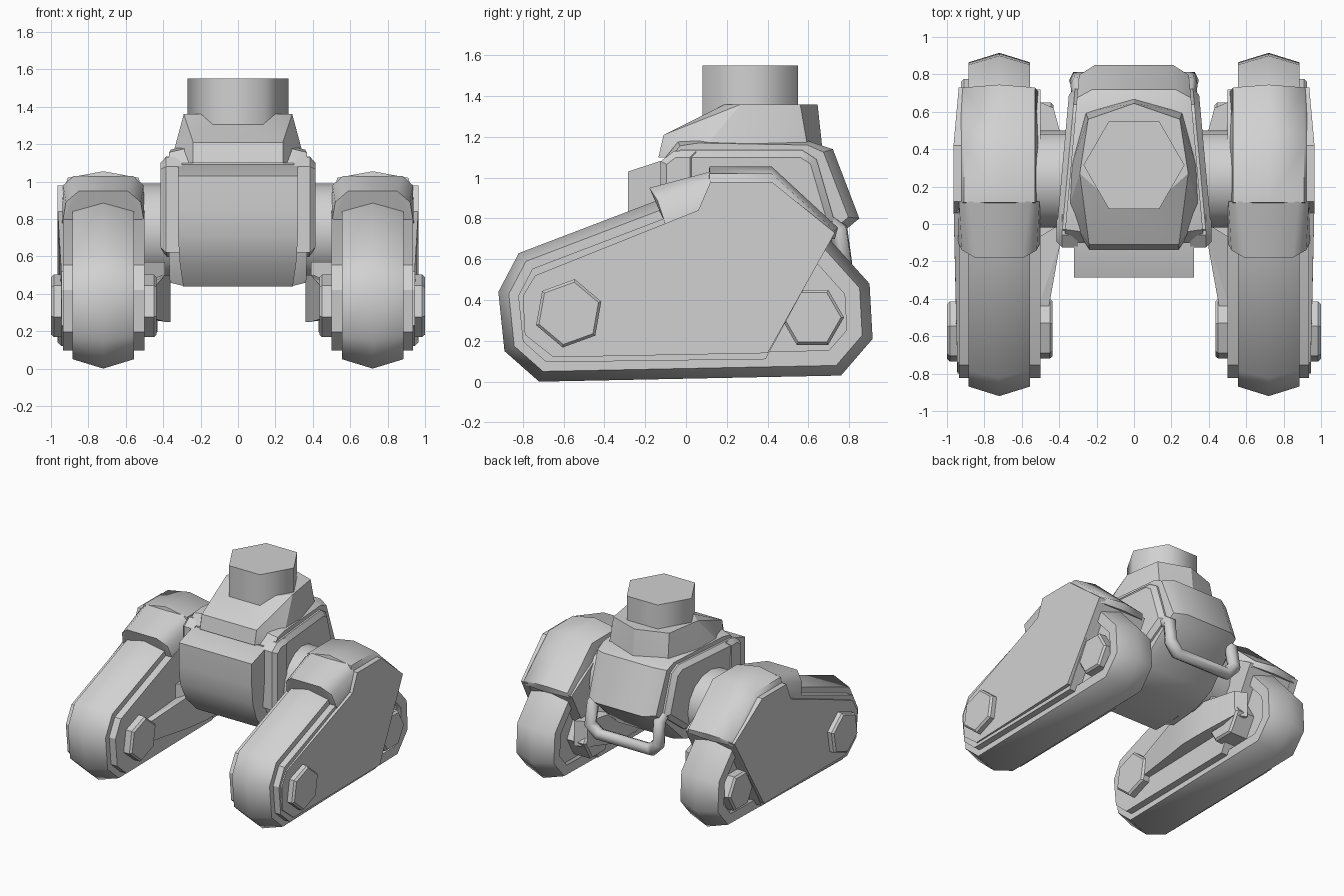
import bpy, bmesh, math
from mathutils import Vector

if "Cube" in bpy.data.objects:
    bpy.data.objects.remove(bpy.data.objects["Cube"], do_unlink=True)

grey = bpy.data.materials.new("plain_grey")
grey.use_nodes = True
grey.diffuse_color = (0.64, 0.64, 0.64, 1)
grey.node_tree.nodes["Principled BSDF"].inputs["Base Color"].default_value = grey.diffuse_color


def finish(name, bm, angle=30, mirror=False):
    bmesh.ops.recalc_face_normals(bm, faces=bm.faces)
    mesh = bpy.data.meshes.new(name)
    bm.to_mesh(mesh)
    bm.free()
    mesh.materials.append(grey)
    obj = bpy.data.objects.new(name, mesh)
    bpy.context.collection.objects.link(obj)
    bpy.ops.object.select_all(action="DESELECT")
    obj.select_set(True)
    bpy.context.view_layer.objects.active = obj
    bpy.ops.object.shade_smooth_by_angle(angle=math.radians(angle))
    if mirror:
        obj.modifiers.new("mirror", "MIRROR").use_mirror_merge = False


def loft(name, sections, angle=30, mirror=True):
    """Join matching side outlines; every section is (x or x rule, outline)."""
    bm = bmesh.new()
    rings = [[bm.verts.new((x(y, z) if callable(x) else x, y, z)) for y, z in outline]
             for x, outline in sections]
    n = len(rings[0])
    for a, b in zip(rings, rings[1:]):
        for i in range(n):
            j = (i + 1) % n
            bm.faces.new((a[i], a[j], b[j], b[i]))
    bm.faces.new(rings[0])
    bm.faces.new(rings[-1])
    finish(name, bm, angle, mirror)


def hull(name, points, angle=30, mirror=True, both=False):
    bm = bmesh.new()
    for x, y, z in points:
        bm.verts.new((x, y, z))
        if both and x:
            bm.verts.new((-x, y, z))
    bmesh.ops.convex_hull(bm, input=bm.verts)
    bmesh.ops.dissolve_limit(bm, angle_limit=0.02, verts=bm.verts, edges=bm.edges)
    finish(name, bm, angle, mirror)


def inset(outline, d):
    """Move every edge of a clockwise outline inward by d."""
    pts = [Vector(p) for p in outline]
    result = []
    for i, p in enumerate(pts):
        a = (p - pts[i - 1]).normalized()
        b = (pts[(i + 1) % len(pts)] - p).normalized()
        na, nb = Vector((a.y, -a.x)), Vector((b.y, -b.x))
        result.append(tuple(p + (na + nb) * d / (1 + na.dot(nb))))
    return result


def circle(y, z, r, turn=0, sides=6):
    return [(y + r * math.cos(math.radians(turn) + i * math.tau / sides),
             z + r * math.sin(math.radians(turn) + i * math.tau / sides)) for i in range(sides)]


# Tracks: ridged belt, recessed on both sides
track = [(-.92, .44), (-.82, .63), (.15, 1.0), (.45, .98), (.9, .48),
         (.915, .21), (.76, .03), (-.72, 0), (-.89, .15)]
edge, recess = inset(track, .05), inset(track, .125)
loft("track_belt", [(.59, recess), (.555, recess), (.555, edge), (.72, track),
                    (.885, edge), (.885, recess), (.85, recess)], 55)

# Track frame and outer side plate, cut back to show the rear wheel
shell = inset(track, .095)
frame = shell[:3] + [(.42, .90), (.72, .72), (.39, .11)] + shell[7:]
loft("track_frame", [(.50, frame), (.935, frame)])
plate = [(-.80, .42), (-.74, .52), (.06, .84), (.12, .98), (.42, .98),
         (.73, .73), (.40, .14), (-.65, .12), (-.79, .23)]
flare = lambda y, z: .945 + .02 * min(1, max(0, (y + .6) / .7)) - .09 * max(0, y - .42)
loft("side_plate", [(.88, plate), (flare, plate)])

# Rounded knee cover over the upper track
knee = [(.08, .76), (.115, 1.02), (.42, 1.02), (.73, .74), (.715, .70)]
knee_top = [(.08, .76), (.115, 1.055), (.42, 1.055), (.745, .755), (.73, .70)]
knee_side = [(.08, .72), (.11, .87), (.40, .87), (.70, .72), (.69, .68)]
bulge = lambda y, z: .958 - .07 * max(0, y - .42)
loft("knee_cover", [(.505, knee_side), (.53, knee), (.72, knee_top),
                    (.91, knee), (bulge, knee_side)], 60)

# Collar band in front of the knee
hull("knee_collar", [(x, y, z) for s in (-1, 1) for x, y, z in (
    (.72 + s * .13, -.18, .95), (.72 + s * .16, .12, 1.03),
    (.72 + s * .20, -.14, .89), (.72 + s * .215, .12, .98),
    (.72 + s * .22, -.10, .77), (.72 + s * .22, .10, .83))], 45)


# Wheel hubs with chamfered rims
def hub(name, x0, x1, y, z, r, turn):
    step = .015 if x1 > x0 else -.015
    rim = circle(y, z, r, turn)
    loft(name, [(x0, rim), (x1 - step, rim), (x1, circle(y, z, r - .015, turn))])


hub("front_outer_hub", .90, 1.0, -.575, .335, .17, 20)
hub("rear_outer_hub", .82, .925, .62, .315, .155, 0)
hub("front_inner_hub", .53, .435, -.56, .335, .17, 20)
hub("rear_inner_hub", .62, .43, .48, .33, .17, 0)

# Inner swing arms and the axle between hip and legs
hull("inner_arm", [(x, y, z) for x, y, lo, hi in (
    (.52, -.47, .27, .42), (.46, -.47, .27, .42), (.39, -.08, .25, .50),
    (.36, .12, .25, .50), (.36, .36, .25, .50), (.43, .62, .30, .50),
    (.52, .66, .30, .50)) for z in (lo, hi)], 20)
hull("arm_bracket", [(x, y, z) for x, y in ((.39, 0), (.52, -.08), (.39, .40), (.52, .45))
                     for z in (.40, .57)])
ring = circle(.24, .73, .26, 0, 16)
loft("hip_axle", [(.30, ring), (.54, ring)], 40)

# Hip block: tapers to the rear, with a tilted back panel
taper = lambda w: (lambda y, z: w - .09 * max(0, y + .05))
core = [(-.10, 1.10), (-.04, 1.175), (.06, 1.19), (.60, 1.18), (.69, 1.14),
        (.82, .80), (.74, .735), (.50, .50), (.30, .44), (0, .44), (-.10, .62)]
crest = [(y + .03 if y > .65 else y, z) for y, z in core]
side = taper(.37)
brow = taper(.29)
loft("hip_block", [(lambda y, z: -side(y, z), inset(core, .02)), (lambda y, z: -brow(y, z), crest),
                   (brow, crest), (side, inset(core, .02))], mirror=False)

# Stepped side panels of the hip
panel = [(-.11, 1.04), (-.03, 1.135), (.57, 1.135), (.64, 1.09), (.73, .78),
         (.50, .60), (0, .60), (-.11, .66)]
loft("hip_side_panel", [(.25, panel), (taper(.385), panel),
                        (taper(.415), inset(panel, .035))])

# Curved front apron of the hip, narrowing at the bottom
apron = [(-.10, 1.09), (-.285, 1.03), (-.285, .85), (-.27, .70), (-.21, .56),
         (-.10, .44), (.15, .44), (.15, 1.09)]
width = lambda y, z: .32 - .15 * max(0, .62 - z)
loft("front_apron", [(lambda y, z: -width(y, z), apron), (width, apron)], 40, mirror=False)
cheek = [(-.125, 1.08), (-.06, 1.13), (.05, 1.13), (.05, .62), (-.125, .62)]
loft("front_cheek", [(.30, cheek), (.385, cheek), (.415, inset(cheek, .03))])

# Sloped hood and the six-sided mount on top
hull("neck_hood", [(.24, -.135, 1.10), (.36, .05, 1.10), (.34, .30, 1.13), (.26, .60, 1.13),
                   (0, .67, 1.13), (.24, -.11, 1.21), (.20, .19, 1.36), (.29, .27, 1.36),
                   (.245, .56, 1.36), (0, .645, 1.36)], 25, False, True)
bm = bmesh.new()
rims = [[bm.verts.new((x, y, z)) for x, y in circle(0, .315, .27)] for z in (1.20, 1.55)]
for i in range(6):
    bm.faces.new((rims[0][i - 1], rims[0][i], rims[1][i], rims[1][i - 1]))
for rim in rims:
    bm.faces.new(rim)
finish("top_mount", bm, 65)

# Tubular handle under the back panel
curve = bpy.data.curves.new("rear_handle", "CURVE")
curve.dimensions = "3D"
curve.bevel_depth = .05
curve.bevel_resolution = 1
curve.use_fill_caps = True
spline = curve.splines.new("POLY")
half = [(.28, .66, .80), (.29, .75, .74), (.30, .77, .58), (.23, .76, .51)]
path = half + [(-x, y, z) for x, y, z in reversed(half)]
spline.points.add(len(path) - 1)
for point, co in zip(spline.points, path):
    point.co = (*co, 1)
curve.materials.append(grey)
handle = bpy.data.objects.new("rear_handle", curve)
bpy.context.collection.objects.link(handle)
